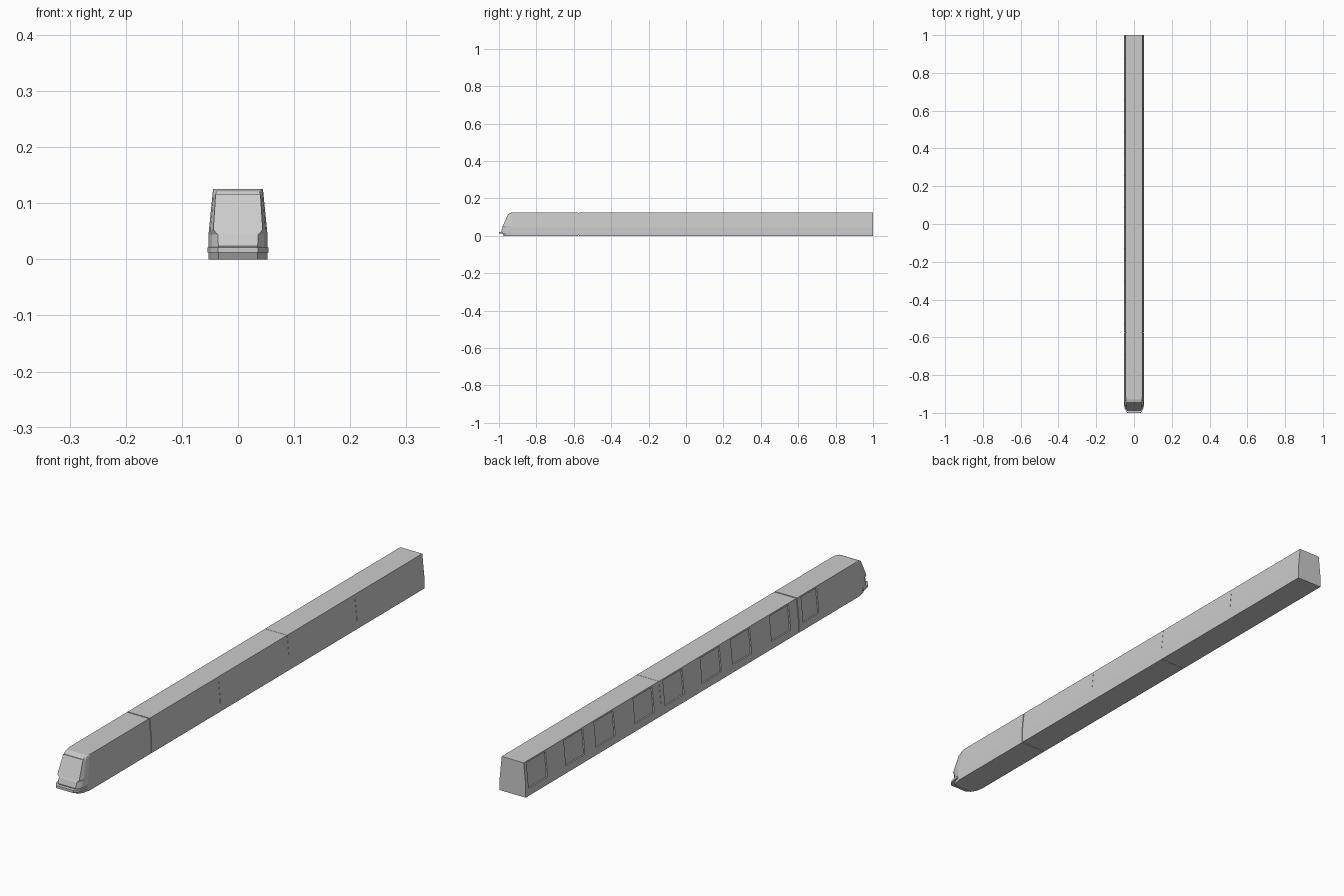
import bpy, bmesh

if "Cube" in bpy.data.objects:
    bpy.data.objects.remove(bpy.data.objects["Cube"])

GAP = 0.002


def make_object(name, verts, faces):
    mesh = bpy.data.meshes.new(name)
    mesh.from_pydata(verts, [], faces)
    bm = bmesh.new()
    bm.from_mesh(mesh)
    bmesh.ops.recalc_face_normals(bm, faces=bm.faces)
    bm.to_mesh(mesh)
    bm.free()
    obj = bpy.data.objects.new(name, mesh)
    bpy.context.collection.objects.link(obj)
    return obj


def loft(name, rings):
    """Skin closed rings of equal length and cap both ends."""
    n = len(rings[0])
    verts = [p for ring in rings for p in ring]
    faces = [(r * n + i, r * n + (i + 1) % n, (r + 1) * n + (i + 1) % n, (r + 1) * n + i)
             for r in range(len(rings) - 1) for i in range(n)]
    faces += [tuple(range(n)), tuple(range((len(rings) - 1) * n, len(rings) * n))]
    return make_object(name, verts, faces)


def prism(name, section, y0, y1):
    return loft(name, [[(x, y, z) for x, z in section] for y in (y0, y1)])


def half_width(z):
    return 0.0525 - 0.008 * max(0, z - 0.045) / 0.08


def cut(target, cutter):
    mod = target.modifiers.new("cut", 'BOOLEAN')
    mod.operation = 'DIFFERENCE'
    mod.solver = 'EXACT'
    mod.object = cutter
    bpy.context.view_layer.objects.active = target
    bpy.ops.object.modifier_apply(modifier=mod.name)
    bpy.data.objects.remove(cutter)


def side_recess(target, y0, y1, side, z0, z1, depth):
    """Sunken panel that follows the slope of the side wall (z0 below the bend)."""
    inner = [(side * (half_width(z) - depth), z) for z in (z0, 0.045, z1)]
    section = inner + [(side * 0.08, z1), (side * 0.08, z0)]
    cut(target, prism("recess_cutter", section, y0, y1))


# passenger carriages with sunken doors on one side
right = [(half_width(z), z) for z in (0, 0.045, 0.125)]
body = right + [(-x, z) for x, z in reversed(right)]
for label, y0, y1 in (("middle", -0.575, 0.22), ("rear", 0.22, 1.0)):
    end = y1 if label == "rear" else y1 - GAP / 4
    start = y0 + (GAP if label == "middle" else GAP / 4)
    carriage = prism(label + "_carriage", body, start, end)
    mid = (y0 + y1) / 2
    for c in (-0.295, -0.07, 0.105, 0.32):
        side_recess(carriage, mid + c - 0.055, mid + c + 0.055, -1, 0.028, 0.119, 0.005)
    # thin seam halfway along the plain side
    side_recess(carriage, mid - 0.0005, mid + 0.0005, 1, 0.03, 0.119, 0.001)

# dark gap core between carriages
core = [(x * 0.95, 0.003 + z * 0.95) for x, z in body]
prism("front_coupling", core, -0.577, -0.573)
prism("rear_coupling", core, 0.2195, 0.2205)

# cab: horizontal outlines stacked from floor to roof
BACK = -0.575 - GAP


def outline(z, front, nose, corner, grow=0.0, back=BACK):
    w = half_width(z) + grow
    half = [(w, back), (w, front + corner),
            (w - (w - nose) * 0.35, front + corner * 0.4), (nose, front)]
    return [(x, y, z) for x, y in half] + [(-x, y, z) for x, y in reversed(half)]


cab = loft("cab", [
    outline(0.0, -0.975, 0.035, 0.045),
    outline(0.024, -0.988, 0.035, 0.045),
    outline(0.044, -0.982, 0.036, 0.045),
    outline(0.053, -0.976, 0.044, 0.038),
    outline(0.115, -0.949, 0.040, 0.025),
    outline(0.121, -0.943, 0.038, 0.022),
    outline(0.125, -0.930, 0.038, 0.018),
])
side_recess(cab, -0.69, -0.60, -1, 0.028, 0.119, 0.005)

# wrap-around bumper
loft("front_bumper", [outline(z, -1.0, 0.036, 0.045, 0.0015, -0.945)
                      for z in (0.012, 0.021)])

# windscreen panel standing just proud of the nose
screen = [(0.040, 0.116), (0.044, 0.053), (0.037, 0.048)]
screen += [(-x, z) for x, z in reversed(screen)]


def nose_y(z):
    return -0.976 + (z - 0.053) * 0.435


loft("windscreen", [[(x, nose_y(z) + d, z) for x, z in screen] for d in (-0.003, 0.003)])
